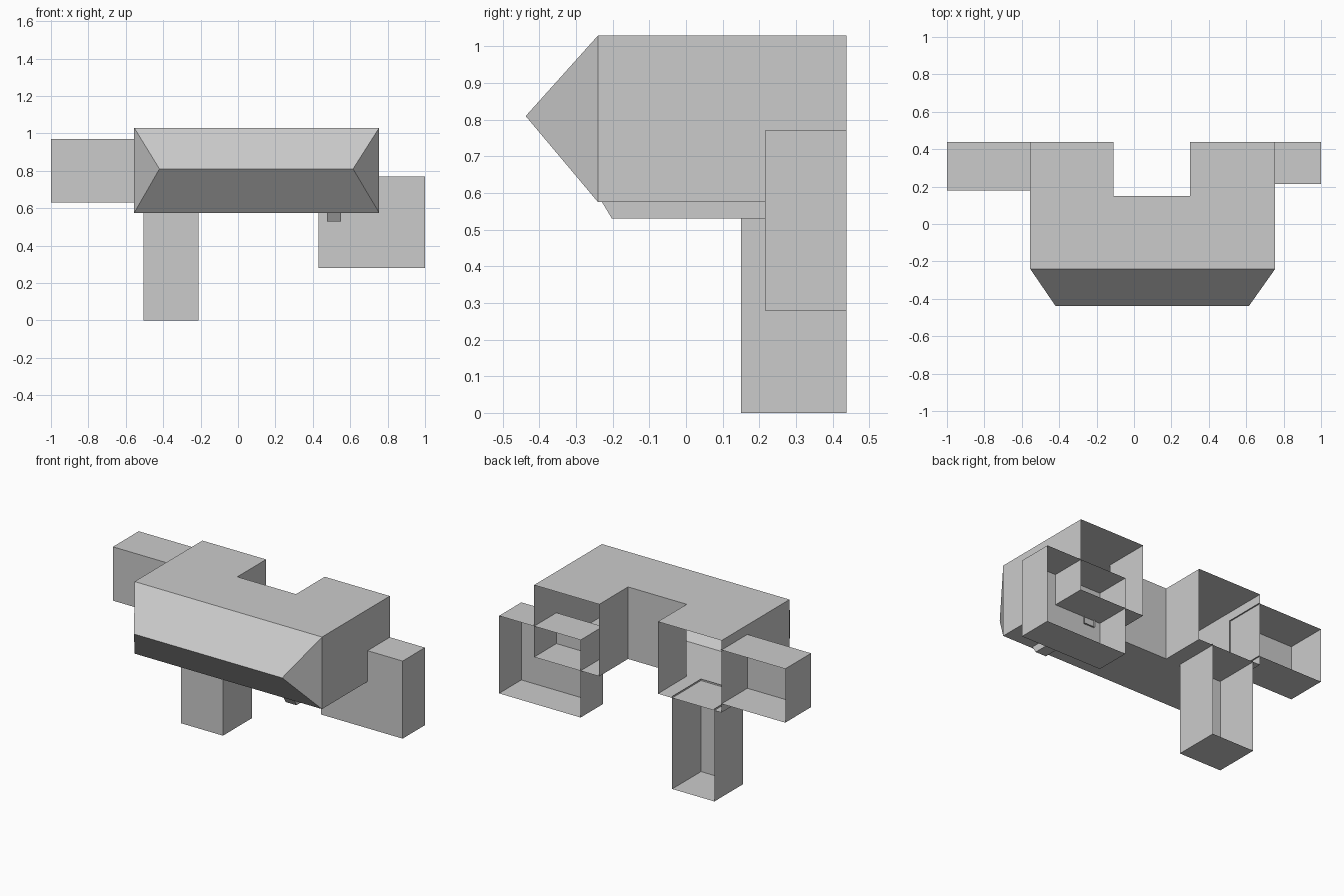
import bpy, bmesh

if "Cube" in bpy.data.objects:
    bpy.data.objects.remove(bpy.data.objects["Cube"])

BACK = 0.4375   # plane where every shell is left open


def add_mesh(name, bm):
    bmesh.ops.remove_doubles(bm, verts=bm.verts, dist=1e-5)
    bmesh.ops.recalc_face_normals(bm, faces=bm.faces)
    me = bpy.data.meshes.new(name)
    bm.to_mesh(me)
    bm.free()
    ob = bpy.data.objects.new(name, me)
    bpy.context.collection.objects.link(ob)
    return ob


def open_box(name, x, y, z, drop, front_rake=0.0):
    """Box shell; drop lists open sides such as '+y'. front_rake leans the front wall."""
    bm = bmesh.new()
    bmesh.ops.create_cube(bm, size=1)
    bmesh.ops.recalc_face_normals(bm, faces=bm.faces)
    gone = [f for f in bm.faces for d in drop
            if f.normal["xyz".index(d[1])] * (1 if d[0] == "+" else -1) > 0.9]
    bmesh.ops.delete(bm, geom=gone, context="FACES_ONLY")
    for v in bm.verts:
        rake = front_rake if v.co.y < 0 and v.co.z > 0 else 0
        v.co = [lo + (c + 0.5) * (hi - lo) for c, (lo, hi) in zip(v.co, (x, y, z))]
        v.co.y -= rake
    return add_mesh(name, bm)


# Main body: U-shaped outline extruded upward, open at the back, hipped wedge in front
x0, x1, z0, z1, front = -0.555, 0.755, 0.575, 1.03, -0.24
outline = [(x0, front), (x0, BACK), (-0.11, BACK), (-0.11, 0.15),
           (0.30, 0.15), (0.30, BACK), (x1, BACK), (x1, front)]
bm = bmesh.new()
low = [bm.verts.new((x, y, z0)) for x, y in outline]
top = [bm.verts.new((x, y, z1)) for x, y in outline]
bm.faces.new(low)
bm.faces.new(top[::-1])
for i in (0, 2, 3, 4, 6):                      # outer sides and notch walls
    bm.faces.new((low[i], low[i + 1], top[i + 1], top[i]))
ridge_l = bm.verts.new((-0.42, -BACK, 0.81))
ridge_r = bm.verts.new((0.615, -BACK, 0.81))
bm.faces.new((low[0], low[7], ridge_r, ridge_l))
bm.faces.new((top[0], ridge_l, ridge_r, top[7]))
bm.faces.new((low[0], ridge_l, top[0]))
bm.faces.new((low[7], top[7], ridge_r))
add_mesh("main_body", bm)

# Side arm, lower leg and right block, all open at the back
open_box("left_arm", (-1, -0.547), (0.18, BACK), (0.63, 0.97), ("+y", "+x"))
open_box("lower_leg", (-0.505, -0.21), (0.15, BACK), (0, 0.585), ("+y", "+z"))
open_box("right_block", (0.43, 1), (0.215, BACK), (0.28, 0.77), ("+y",))

# Thin rail under the body with a raked front, running into the right block
open_box("under_rail", (0.475, 0.55), (-0.202, 0.225), (0.53, 0.58), ("+y", "+z"), 0.03)
